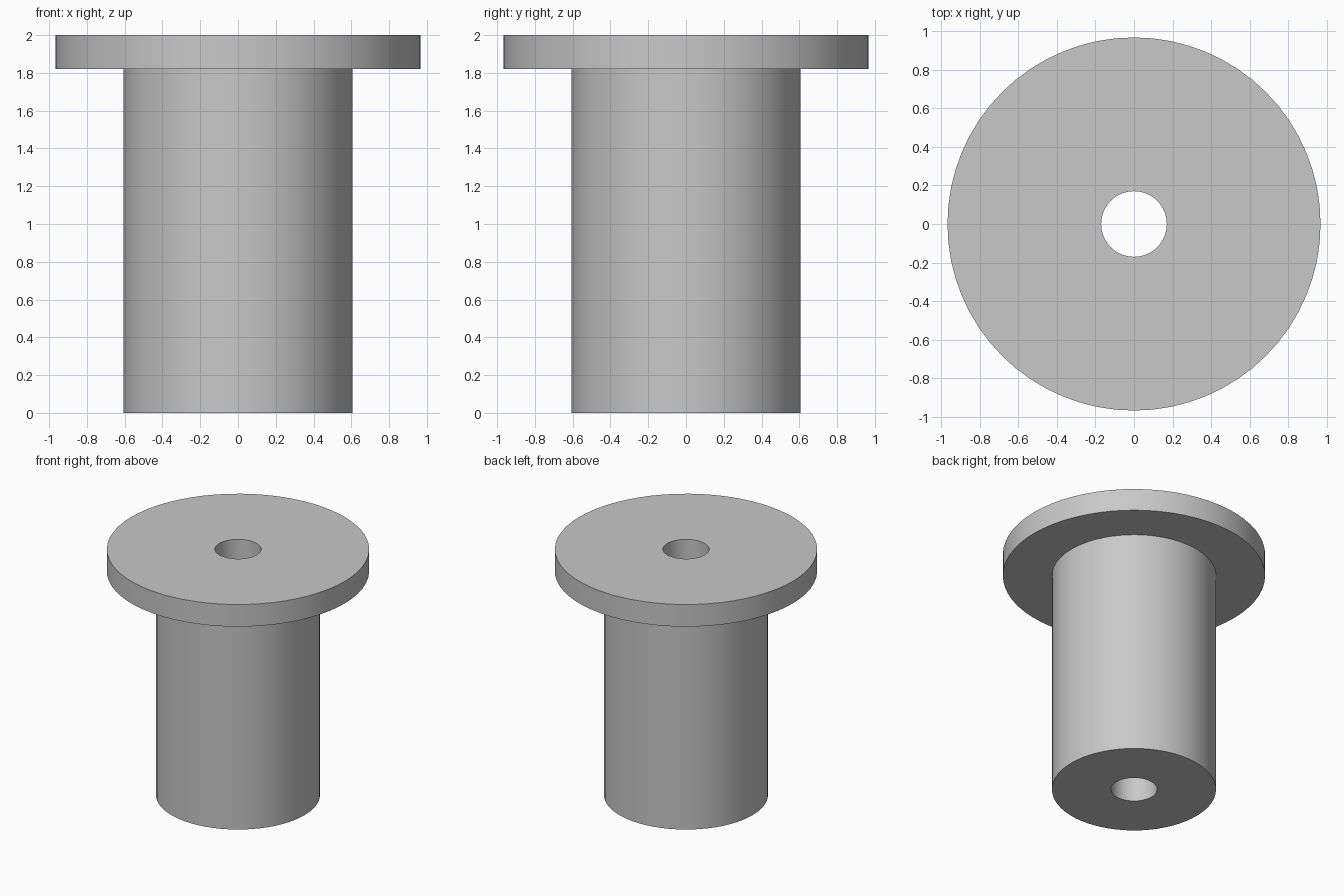
import bpy
import bmesh
import math

cube = bpy.data.objects.get("Cube")
if cube:
    bpy.data.objects.remove(cube, do_unlink=True)

SEGMENTS = 64
BORE_R, BODY_R, FLANGE_R = 0.17, 0.605, 0.967
FLANGE_Z, TOP_Z = 1.82, 2.0

# Plain grey material
grey = bpy.data.materials.new("plain grey")
grey.use_nodes = True
colour = (0.58, 0.58, 0.58, 1)
grey.diffuse_color = colour
grey.node_tree.nodes["Principled BSDF"].inputs["Base Color"].default_value = colour

# Closed cross-section: bore, bottom, body wall, flange underside, rim, top
profile = [(BORE_R, 0), (BODY_R, 0), (BODY_R, FLANGE_Z),
           (FLANGE_R, FLANGE_Z), (FLANGE_R, TOP_Z), (BORE_R, TOP_Z)]

# Revolve the section around z
bm = bmesh.new()
verts = [bm.verts.new((r, 0, z)) for r, z in profile]
edges = [bm.edges.new((v, verts[(i + 1) % len(verts)])) for i, v in enumerate(verts)]
bmesh.ops.spin(bm, geom=verts + edges, cent=(0, 0, 0), axis=(0, 0, 1),
               angle=math.tau, steps=SEGMENTS)
bmesh.ops.remove_doubles(bm, verts=bm.verts, dist=0.0001)
bmesh.ops.recalc_face_normals(bm, faces=bm.faces)

mesh = bpy.data.meshes.new("flanged_bushing")
bm.to_mesh(mesh)
bm.free()
mesh.materials.append(grey)
bushing = bpy.data.objects.new("flanged_bushing", mesh)
bpy.context.collection.objects.link(bushing)

# Smooth walls with sharp rims
bpy.ops.object.select_all(action="DESELECT")
bushing.select_set(True)
bpy.context.view_layer.objects.active = bushing
bpy.ops.object.shade_smooth_by_angle(angle=math.radians(30))
